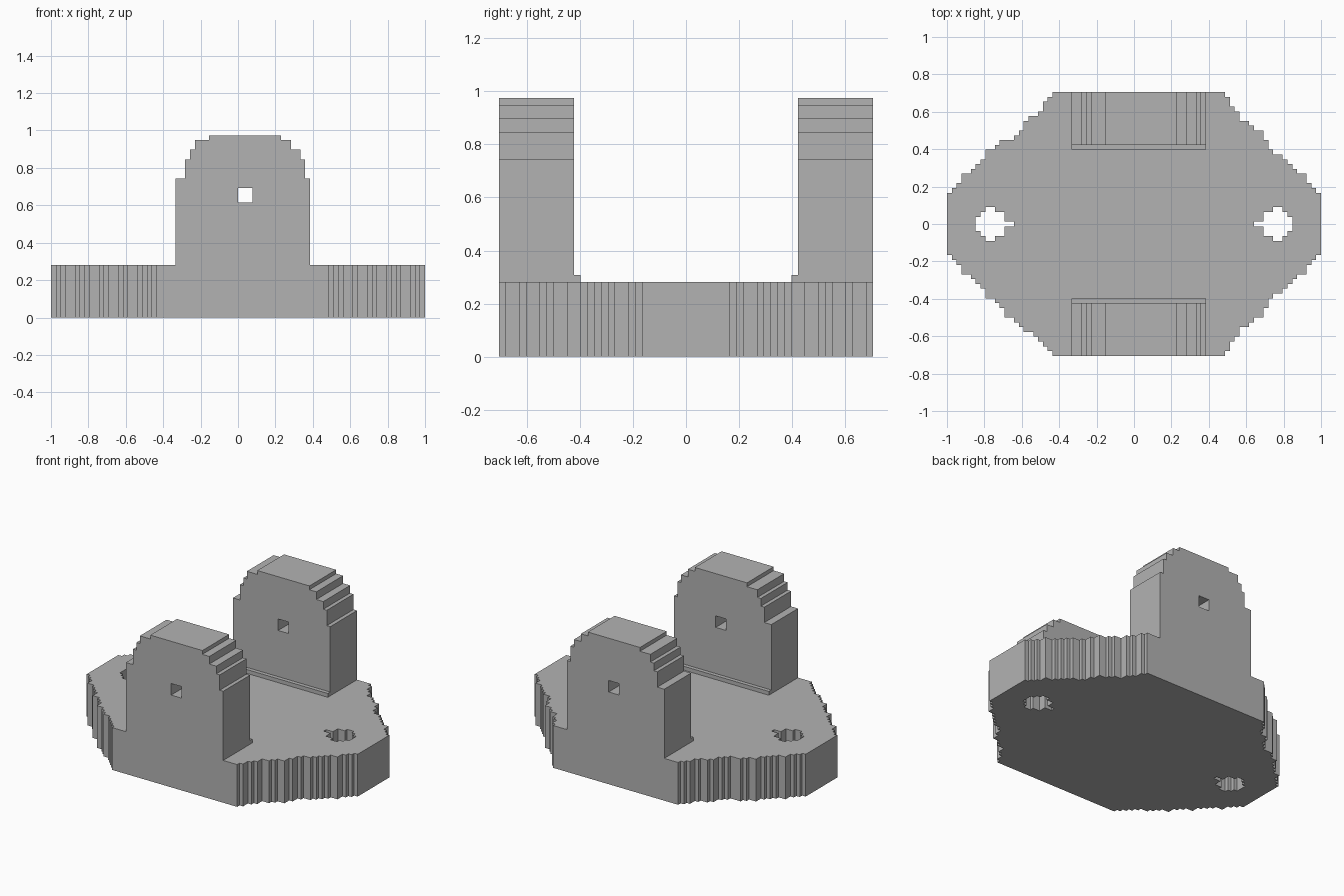
import bpy
import bmesh
from math import radians
from mathutils import Matrix

cube = bpy.data.objects.get("Cube")
if cube:
    bpy.data.objects.remove(cube)

P = 2 / 78  # size of one stair step

grey = bpy.data.materials.new("plain_grey")
grey.use_nodes = True
colour = (0.45, 0.45, 0.45, 1)
grey.diffuse_color = colour
grey.node_tree.nodes["Principled BSDF"].inputs["Base Color"].default_value = colour


def rectangle(left, right, low, high):
    return [(left, low), (right, low), (right, high), (left, high)]


def staircase(start, runs, rises):
    """Corner points of a stair: each run is followed by its rise."""
    x, y = start
    points = [(x, y)]
    for run, rise in zip(runs, rises):
        x -= int(run)
        points.append((x, y))
        y += int(rise)
        points.append((x, y))
    return points


def flip(points, sx, sy):
    return [(x * sx, y * sy) for x, y in points]


def plate(name, loops, depth, centre, upright=False):
    """Extrude an outline with holes into a flat-shaded solid."""
    curve = bpy.data.curves.new(name, "CURVE")
    curve.dimensions = "2D"
    curve.fill_mode = "BOTH"
    curve.extrude = depth * P / 2
    for loop in loops:
        spline = curve.splines.new("POLY")
        spline.points.add(len(loop) - 1)
        for point, (x, y) in zip(spline.points, loop):
            point.co = (x * P, y * P, 0, 1)
        spline.use_cyclic_u = True
    helper = bpy.data.objects.new(name + "_outline", curve)
    bpy.context.collection.objects.link(helper)
    graph = bpy.context.evaluated_depsgraph_get()
    mesh = bpy.data.meshes.new_from_object(helper.evaluated_get(graph))
    bpy.data.objects.remove(helper)

    # Weld the caps to the sides and place the solid
    bm = bmesh.new()
    bm.from_mesh(mesh)
    bmesh.ops.remove_doubles(bm, verts=bm.verts, dist=P / 100)
    if upright:
        bm.transform(Matrix.Rotation(radians(90), 4, "X"))
    bm.transform(Matrix.Translation([c * P for c in centre]))
    bmesh.ops.recalc_face_normals(bm, faces=bm.faces)
    for face in bm.faces:
        face.smooth = False
    bm.to_mesh(mesh)
    bm.free()
    mesh.materials.clear()
    mesh.materials.append(grey)
    part = bpy.data.objects.new(name, mesh)
    bpy.context.collection.objects.link(part)
    return part


# Base plate: four stepped corners and two stepped bolt holes
corner = (39, 6.5)
right_corner = staircase(corner, "1112111211212111", "1121111122112121")
back_left = staircase(corner, "11121112131112111", "11211121111211211")
front_left = staircase(corner, "111211121121121111", "112111211211111111")
outline = (right_corner + flip(back_left, -1, 1)[::-1]
           + flip(front_left, -1, -1) + flip(right_corner, 1, -1)[::-1])

upper_hole = [(25, 0.5), (27, 0.5), (27, 2.5), (29, 2.5), (29, 3.5), (31, 3.5),
              (31, 2.5), (32, 2.5), (32, 1.5), (33, 1.5)]
bolt_hole = upper_hole + flip(upper_hole, 1, -1)[::-1]
plate("base_plate", [outline, bolt_hole, flip(bolt_hole, -1, 1)], 11, (0, 0, 5.5))

# Upright lugs: stepped round top, square pin hole, low lip on the inner side
right_edge = staircase((15, 29), "112235", "422110")
left_edge = staircase((13, 29), "211323", "422110")
lug = [(-13, 11), (15, 11)] + right_edge[:-3] + flip(left_edge, -1, 1)[:-3][::-1]
pin_hole = rectangle(0, 3, 24, 27)
for side, sign in (("front", -1), ("back", 1)):
    plate(side + "_lug", [lug, pin_hole], 11, (0, sign * 22, 0), upright=True)
    plate(side + "_lip", [rectangle(-13, 15, 11, 12)], 1, (0, sign * 16, 0), upright=True)
